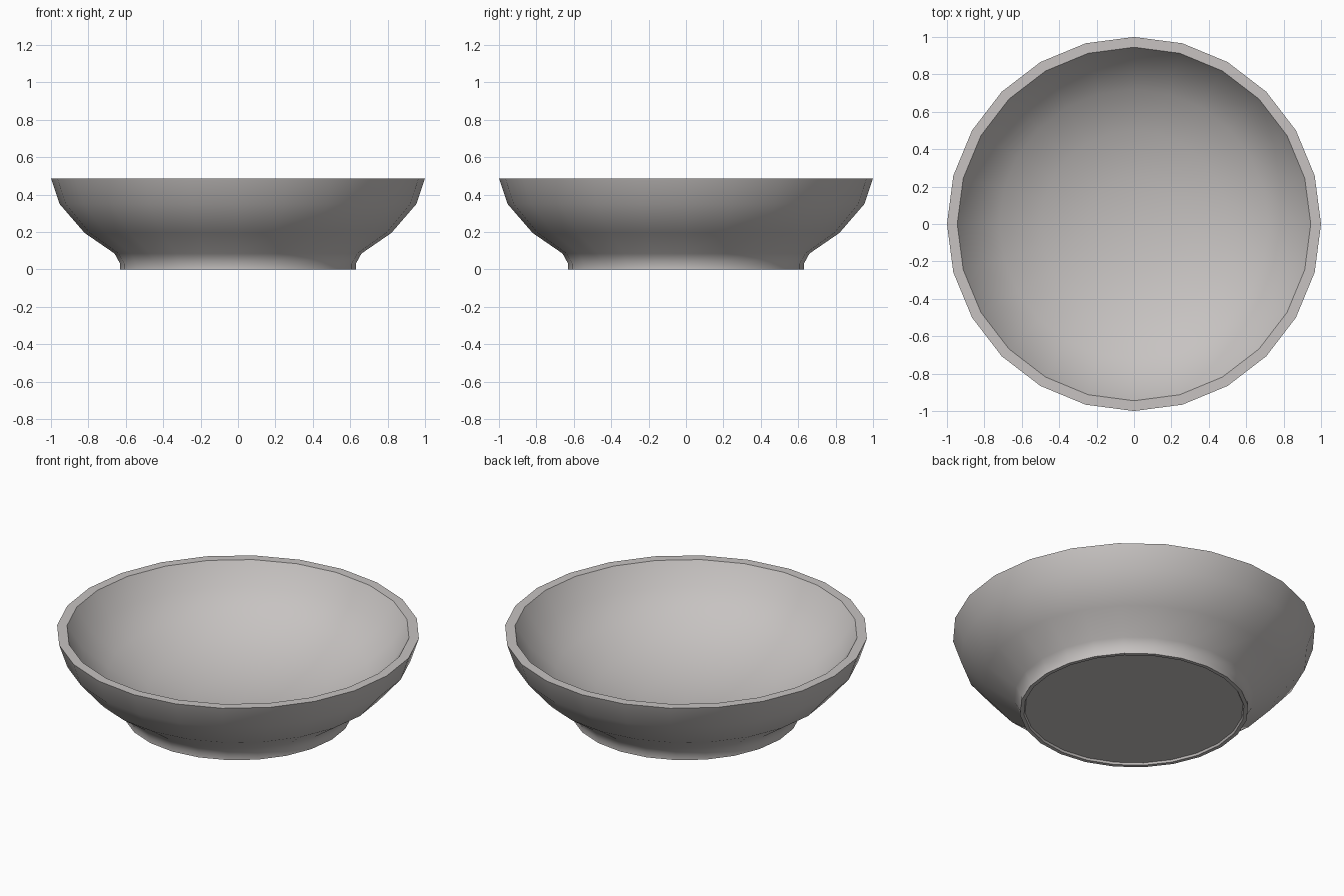
import bpy, bmesh, math

if "Cube" in bpy.data.objects:
    bpy.data.objects.remove(bpy.data.objects["Cube"])

SIDES = 24

# One glaze colour
glaze = bpy.data.materials.new("warm grey ceramic")
glaze.diffuse_color = (0.57, 0.545, 0.535, 1)
glaze.use_nodes = True
glaze.node_tree.nodes["Principled BSDF"].inputs["Base Color"].default_value = glaze.diffuse_color

# Lathe profile (radius, height): recessed underside, foot, outer wall, rim, inside
profile = [
    (0, 0.012), (0.602, 0.012), (0.608, 0.0), (0.63, 0.0), (0.63, 0.03),
    (0.66, 0.085), (0.82, 0.195), (0.954, 0.35), (1.0, 0.487),
    (0.945, 0.487), (0.865, 0.36), (0.72, 0.24), (0.50, 0.14),
    (0.25, 0.085), (0, 0.07),
]

bm = bmesh.new()
rings = []
for r, z in profile:
    if r == 0:
        rings.append([bm.verts.new((0, 0, z))] * SIDES)
    else:
        rings.append([bm.verts.new((r * math.cos(math.tau * i / SIDES),
                                    r * math.sin(math.tau * i / SIDES), z))
                      for i in range(SIDES)])
for a, b in zip(rings, rings[1:]):
    for i in range(SIDES):
        j = (i + 1) % SIDES
        corners = list(dict.fromkeys((a[i], a[j], b[j], b[i])))
        bm.faces.new(corners)
bmesh.ops.recalc_face_normals(bm, faces=bm.faces)

mesh = bpy.data.meshes.new("bowl")
bm.to_mesh(mesh)
bm.free()
mesh.materials.append(glaze)
bowl = bpy.data.objects.new("bowl", mesh)
bpy.context.collection.objects.link(bowl)

# Smooth walls, crisp rim and foot
bpy.context.view_layer.objects.active = bowl
bowl.select_set(True)
bpy.ops.object.shade_smooth_by_angle(angle=math.radians(50))
